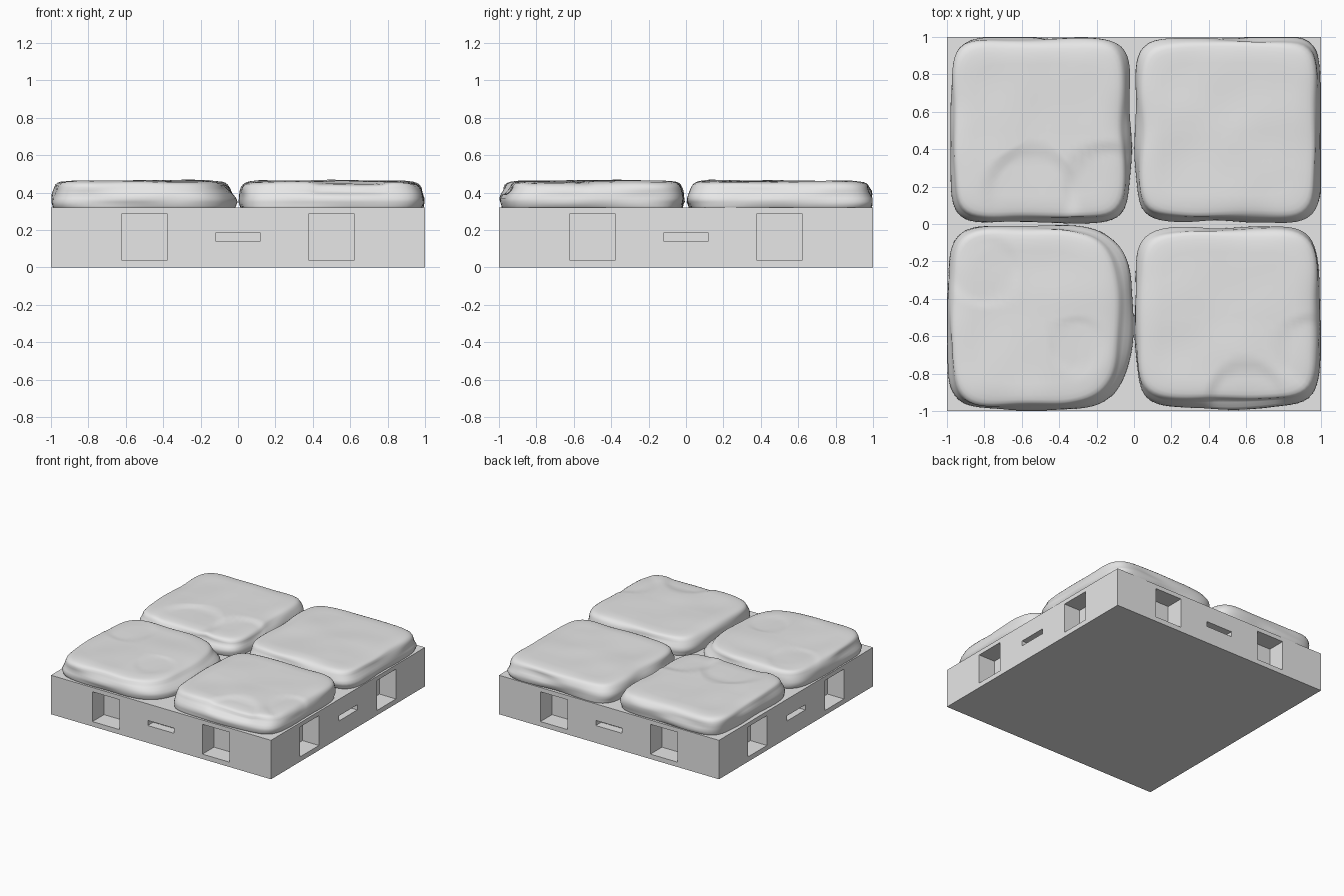
import bpy
import bmesh
from math import pi, cos, sin
from mathutils import Matrix, Vector, noise

default = bpy.data.objects.get("Cube")
if default:
    bpy.data.objects.remove(default, do_unlink=True)

BASE_TOP = 0.32
STONE_TOP = 0.462
SEGMENTS = 128

grey = bpy.data.materials.new("stone grey")
grey.use_nodes = True
grey.diffuse_color = (0.8, 0.8, 0.8, 1)
grey.node_tree.nodes["Principled BSDF"].inputs["Base Color"].default_value = (0.8, 0.8, 0.8, 1)


def finish(name, bm):
    """Turn a bmesh into a named grey object."""
    bmesh.ops.recalc_face_normals(bm, faces=bm.faces)
    mesh = bpy.data.meshes.new(name)
    bm.to_mesh(mesh)
    bm.free()
    mesh.materials.append(grey)
    obj = bpy.data.objects.new(name, mesh)
    bpy.context.collection.objects.link(obj)
    return obj


def add_box(bm, low, high, turn=0.0):
    """Add a box between two corners, turned about the vertical axis."""
    low, high = Vector(low), Vector(high)
    place = (Matrix.Rotation(turn, 4, 'Z') @ Matrix.Translation((low + high) / 2)
             @ Matrix.Diagonal((*(high - low), 1)))
    bmesh.ops.create_cube(bm, size=1, matrix=place)


# Base block
bm = bmesh.new()
add_box(bm, (-1, -1, 0), (1, 1, BASE_TOP))
base = finish("base", bm)

# Two square sockets and a central slot, repeated on all four sides
bm = bmesh.new()
for side in range(4):
    turn = side * pi / 2
    for x in (-0.5, 0.5):
        add_box(bm, (x - 0.123, -1.1, 0.04), (x + 0.123, -0.85, 0.285), turn)
    add_box(bm, (-0.12, -1.1, 0.142), (0.12, -0.93, 0.184), turn)
cutter = finish("socket_cutter", bm)
cutter.hide_render = True
cut = base.modifiers.new("sockets", 'BOOLEAN')
cut.operation = 'DIFFERENCE'
cut.solver = 'EXACT'
cut.object = cutter
bpy.context.view_layer.objects.active = base
bpy.ops.object.modifier_apply(modifier=cut.name)
bpy.data.objects.remove(cutter, do_unlink=True)


def outline_point(box, step, left_power, right_power):
    """Point on a rounded square that fills box (x0, x1, y0, y1)."""
    angle = 2 * pi * step / SEGMENTS
    dx, dy = cos(angle), sin(angle)
    # Spread points evenly along the sides
    reach = max(abs(dx), abs(dy))
    dx, dy = dx / reach, dy / reach
    power = right_power if dx > 0 else left_power
    size = (abs(dx) ** power + abs(dy) ** power) ** (-1 / power)
    x0, x1, y0, y1 = box
    return Vector(((x0 + x1) / 2 + dx * size * (x1 - x0) / 2,
                   (y0 + y1) / 2 + dy * size * (y1 - y0) / 2, 0))


# Side profile: blend from lower to upper outline, scale, height
PROFILE = [(0, 0.975, 0.305), (0, 0.985, 0.33), (0, 1, 0.35), (0.1, 1, 0.37),
           (0.4, 1, 0.39), (0.8, 1, 0.41), (1, 0.995, 0.425), (1, 0.98, 0.44),
           (1, 0.955, 0.45), (1, 0.92, 0.456), (1, 0.87, 0.459)]
TOP_RINGS = [0.81, 0.74, 0.66, 0.58, 0.5, 0.42, 0.34, 0.26, 0.18, 0.1]
PROFILE += [(1, scale, STONE_TOP) for scale in TOP_RINGS]


def weather(point, center, chips):
    """Push the sides in and out, ripple the top and sink worn chips."""
    p = point.copy()
    out = p - center
    out.z = 0
    edge = min(1, max(abs(out.x), abs(out.y)) / 0.45) ** 4
    if out.length > 0:
        grain = noise.noise(Vector((p.x * 3, p.y * 3, p.z * 16)))
        p += out.normalized() * 0.02 * grain * edge
    if p.z > 0.42:
        p.z += 0.007 * noise.noise(Vector((p.x * 4, p.y * 4, 2.5)))
    for cx, cy, radius, depth in chips:
        near = 1 - ((p.x - cx) ** 2 + (p.y - cy) ** 2) / radius ** 2
        if near > 0 and p.z > 0.4:
            p.z -= depth * min(1, near * 2.5)
    p.x = max(-0.998, min(0.998, p.x))
    p.y = max(-0.998, min(0.998, p.y))
    return p


def add_stone(name, lower, upper, powers, chips=()):
    """Weathered slab lofted between two rounded outlines."""
    bm = bmesh.new()
    center = Vector(((upper[0] + upper[1]) / 2, (upper[2] + upper[3]) / 2, 0))
    rings = []
    for blend, scale, height in PROFILE:
        ring = []
        for step in range(SEGMENTS):
            p = outline_point(lower, step, *powers).lerp(
                outline_point(upper, step, *powers), blend)
            p = center + (p - center) * scale
            p.z = height
            ring.append(bm.verts.new(weather(p, center, chips)))
        rings.append(ring)
    for a, b in zip(rings, rings[1:]):
        for i in range(SEGMENTS):
            j = (i + 1) % SEGMENTS
            bm.faces.new((a[i], a[j], b[j], b[i]))
    # Close the underside and the middle of the top
    bm.faces.new(rings[0][::-1])
    middle = bm.verts.new(weather(center + Vector((0, 0, STONE_TOP)), center, chips))
    for i in range(SEGMENTS):
        bm.faces.new((rings[-1][i], rings[-1][(i + 1) % SEGMENTS], middle))
    obj = finish(name, bm)
    for face in obj.data.polygons:
        face.use_smooth = True


# Four paving stones
add_stone("back_right_stone", (-0.98, -0.02, 0.01, 0.995), (-0.97, -0.045, 0.03, 0.98),
          (7, 7), [(-0.55, 0.16, 0.26, 0.012), (-0.14, 0.2, 0.24, 0.012)])
add_stone("back_left_stone", (0.01, 0.995, 0.01, 0.995), (0.025, 0.975, 0.03, 0.98), (7, 7))
add_stone("front_right_stone", (-0.995, -0.01, -0.995, -0.01), (-0.98, -0.07, -0.975, -0.02),
          (5.5, 3.4), [(-0.8, -0.25, 0.2, 0.006), (-0.3, -0.65, 0.16, 0.005)])
add_stone("front_left_stone", (0.01, 0.99, -0.99, -0.015), (0.02, 0.98, -0.945, -0.03),
          (6, 6), [(0.6, -0.95, 0.22, 0.012), (0.95, -0.68, 0.2, 0.008)])
